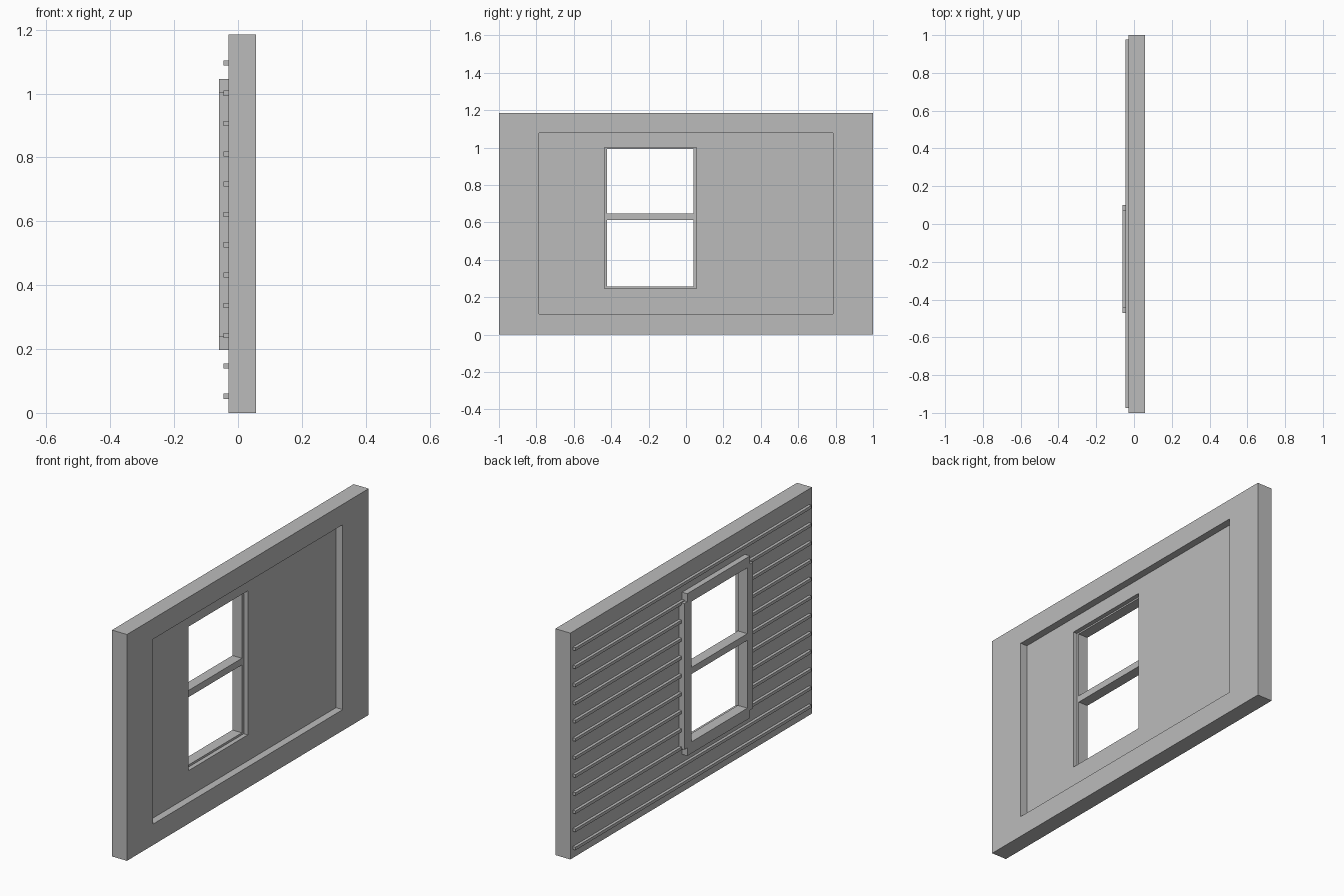
import bpy
import bmesh

cube = bpy.data.objects.get("Cube")
if cube:
    bpy.data.objects.remove(cube, do_unlink=True)

# Single plain grey
grey = bpy.data.materials.new("plain_grey")
grey.use_nodes = True
colour = (0.5, 0.5, 0.5, 1.0)
grey.diffuse_color = colour
grey.node_tree.nodes["Principled BSDF"].inputs["Base Color"].default_value = colour


def add_prism(bm, outline, x0, x1):
    """Extrude a (y, z) outline from x0 to x1."""
    face = bm.faces.new([bm.verts.new((x0, y, z)) for y, z in outline])
    top = bmesh.ops.extrude_face_region(bm, geom=[face])["geom"]
    verts = [v for v in top if isinstance(v, bmesh.types.BMVert)]
    bmesh.ops.translate(bm, vec=(x1 - x0, 0, 0), verts=verts)


def rect(y0, y1, z0, z1):
    return [(y0, z0), (y1, z0), (y1, z1), (y0, z1)]


def make(name, prisms):
    bm = bmesh.new()
    for outline, x0, x1 in prisms:
        add_prism(bm, outline, x0, x1)
    bmesh.ops.recalc_face_normals(bm, faces=bm.faces)
    mesh = bpy.data.meshes.new(name)
    bm.to_mesh(mesh)
    bm.free()
    mesh.materials.append(grey)
    obj = bpy.data.objects.new(name, mesh)
    bpy.context.collection.objects.link(obj)
    return obj


def cut(obj, cutters):
    """Apply boolean differences to an object."""
    bpy.context.view_layer.objects.active = obj
    for cutter in cutters:
        mod = obj.modifiers.new("cut", "BOOLEAN")
        mod.operation = "DIFFERENCE"
        mod.solver = "EXACT"
        mod.object = cutter
        bpy.ops.object.modifier_apply(modifier=mod.name)


INNER, OUTER, TRIM = 0.057, -0.03, -0.06     # depths of wall and trim faces
PANE_Y = (-0.422, 0.039)

# Cutters: inner recess, window rebate and the two window openings
recess = make("recess_cutter", [(rect(-0.785, 0.785, 0.11, 1.078), 0.018, 0.2)])
rebate = make("rebate_cutter", [(rect(-0.435, 0.055, 0.246, 1.0), -0.005, 0.2)])
lower = make("lower_opening_cutter", [(rect(*PANE_Y, 0.257, 0.612), -0.2, 0.2)])
upper = make("upper_opening_cutter", [(rect(*PANE_Y, 0.647, 0.992), -0.2, 0.2)])

# Wall slab with recessed inner face
wall = make("wall", [(rect(-1, 1, 0, 1.185), OUTER, INNER)])
cut(wall, [recess, rebate, lower, upper])

# Outer window trim with notched corners and a middle bar
y0, y1, z0, z1 = -0.47, 0.10, 0.197, 1.046
ny, nz = 0.025, 0.042
trim_outline = [
    (y0 + ny, z0), (y1 - ny, z0), (y1 - ny, z0 + nz), (y1, z0 + nz),
    (y1, z1 - nz), (y1 - ny, z1 - nz), (y1 - ny, z1), (y0 + ny, z1),
    (y0 + ny, z1 - nz), (y0, z1 - nz), (y0, z0 + nz), (y0 + ny, z0 + nz)]
trim = make("window_trim", [(trim_outline, TRIM, OUTER)])
cut(trim, [lower, upper])

# Horizontal siding strips, interrupted by the window
strips = []
for i in range(12):
    z = 0.052 + i * 0.0949
    runs = [(-0.975, 0.978)]
    if z0 < z < z1:
        runs = [(-0.975, y0 + 0.03), (y1 - 0.03, 0.978)]
    for a, b in runs:
        strips.append((rect(a, b, z - 0.008, z + 0.008), -0.045, OUTER))
make("siding_strips", strips)

for helper in (recess, rebate, lower, upper):
    bpy.data.objects.remove(helper, do_unlink=True)
